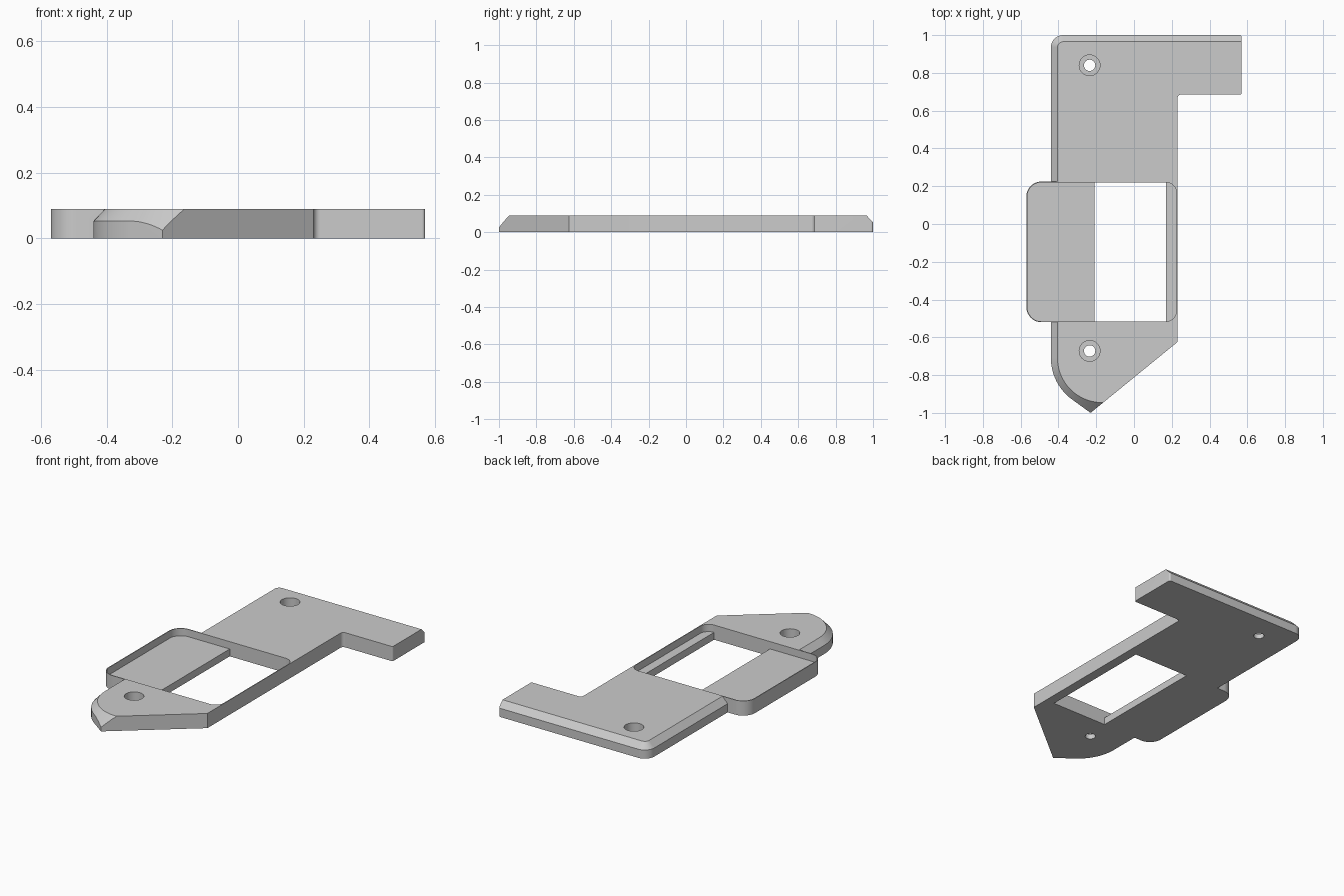
import bpy, bmesh, math
from mathutils import Vector

if "Cube" in bpy.data.objects:
    bpy.data.objects.remove(bpy.data.objects["Cube"], do_unlink=True)

TOP = 0.09

grey = bpy.data.materials.new("plain grey")
grey.use_nodes = True
colour = (0.6, 0.6, 0.6, 1)
grey.diffuse_color = colour
grey.node_tree.nodes["Principled BSDF"].inputs["Base Color"].default_value = colour


def rounded(corners, steps=12):
    """Closed outline from (x, y, radius) corners, each corner filleted."""
    path = []
    for i, (x, y, r) in enumerate(corners):
        p = Vector((x, y))
        if r == 0:
            path.append(p)
            continue
        a = (Vector(corners[i - 1][:2]) - p).normalized()
        b = (Vector(corners[(i + 1) % len(corners)][:2]) - p).normalized()
        half = a.angle(b) / 2
        centre = p + (a + b).normalized() * (r / math.sin(half))
        start = p + a * (r / math.tan(half)) - centre
        end = p + b * (r / math.tan(half)) - centre
        for k in range(steps + 1):
            path.append(centre + start.lerp(end, k / steps).normalized() * r)
    return path


def loft(name, low, high, z0, z1):
    """Solid between two matching outlines."""
    bm = bmesh.new()
    bottom = [bm.verts.new((p.x, p.y, z0)) for p in low]
    top = [bm.verts.new((p.x, p.y, z1)) for p in high]
    bm.faces.new(bottom)
    bm.faces.new(top)
    n = len(low)
    for i in range(n):
        j = (i + 1) % n
        bm.faces.new((bottom[i], bottom[j], top[j], top[i]))
    bmesh.ops.recalc_face_normals(bm, faces=bm.faces)
    mesh = bpy.data.meshes.new(name)
    bm.to_mesh(mesh)
    bm.free()
    mesh.materials.append(grey)
    obj = bpy.data.objects.new(name, mesh)
    bpy.context.collection.objects.link(obj)
    return obj


def prism(name, corners, z0, z1):
    path = rounded(corners)
    return loft(name, path, path, z0, z1)


def box_corners(x0, x1, y0, y1, r_left=0, r_right=0):
    return [(x0, y0, r_left), (x1, y0, r_right), (x1, y1, r_right), (x0, y1, r_left)]


def combine(target, tool, operation):
    mod = target.modifiers.new("combine", 'BOOLEAN')
    mod.operation = operation
    mod.solver = 'EXACT'
    mod.object = tool
    bpy.context.view_layer.objects.active = target
    bpy.ops.object.modifier_apply(modifier=mod.name)
    bpy.data.objects.remove(tool, do_unlink=True)


# Main plate: long body, side arm and pointed nose
plate = prism("bracket_plate", [
    (-0.23, -1, 0), (0.23, -0.625, 0), (0.23, 0.685, 0.02), (0.57, 0.685, 0.01),
    (0.57, 1, 0.01), (-0.44, 1, 0.065), (-0.44, -0.8475, 0.27)], 0, TOP)


# Bevel along the right, back and nose edges, continuing as a cone at the tip
def bevel_outline(o):
    return rounded([(0.9, -0.945 - o, 0), (0.9, 0.965 + o, 0),
                    (-0.405 - o, 0.965 + o, 0.03 + o), (-0.405 - o, -0.945 - o, 0.235 + o)], 20)


slope = 0.037 / 0.035
combine(plate, loft("bevel_envelope", bevel_outline(0.1 / slope), bevel_outline(0),
                    TOP - 0.1, TOP), 'INTERSECT')

# Shallow tray projecting from the side
combine(plate, prism("tray_body", box_corners(-0.57, 0.1, -0.52, 0.225, 0.08), 0, TOP), 'UNION')
combine(plate, prism("tray_pocket", box_corners(-0.565, 0.225, -0.515, 0.22, 0.075, 0.055),
                     0.045, 0.2), 'DIFFERENCE')
combine(plate, prism("window", box_corners(-0.21, 0.17, -0.515, 0.22), -0.1, 0.2), 'DIFFERENCE')

# Counterbored screw holes
for y in (-0.672, 0.84):
    for radius, floor in ((0.055, 0.03), (0.03, -0.1)):
        ring = [Vector((-0.235 + radius * math.cos(t * math.tau / 32),
                        y + radius * math.sin(t * math.tau / 32))) for t in range(32)]
        combine(plate, loft("screw_hole", ring, ring, floor, 0.2), 'DIFFERENCE')

bpy.ops.object.select_all(action='DESELECT')
plate.select_set(True)
bpy.context.view_layer.objects.active = plate
bpy.ops.object.shade_smooth_by_angle(angle=math.radians(25))
